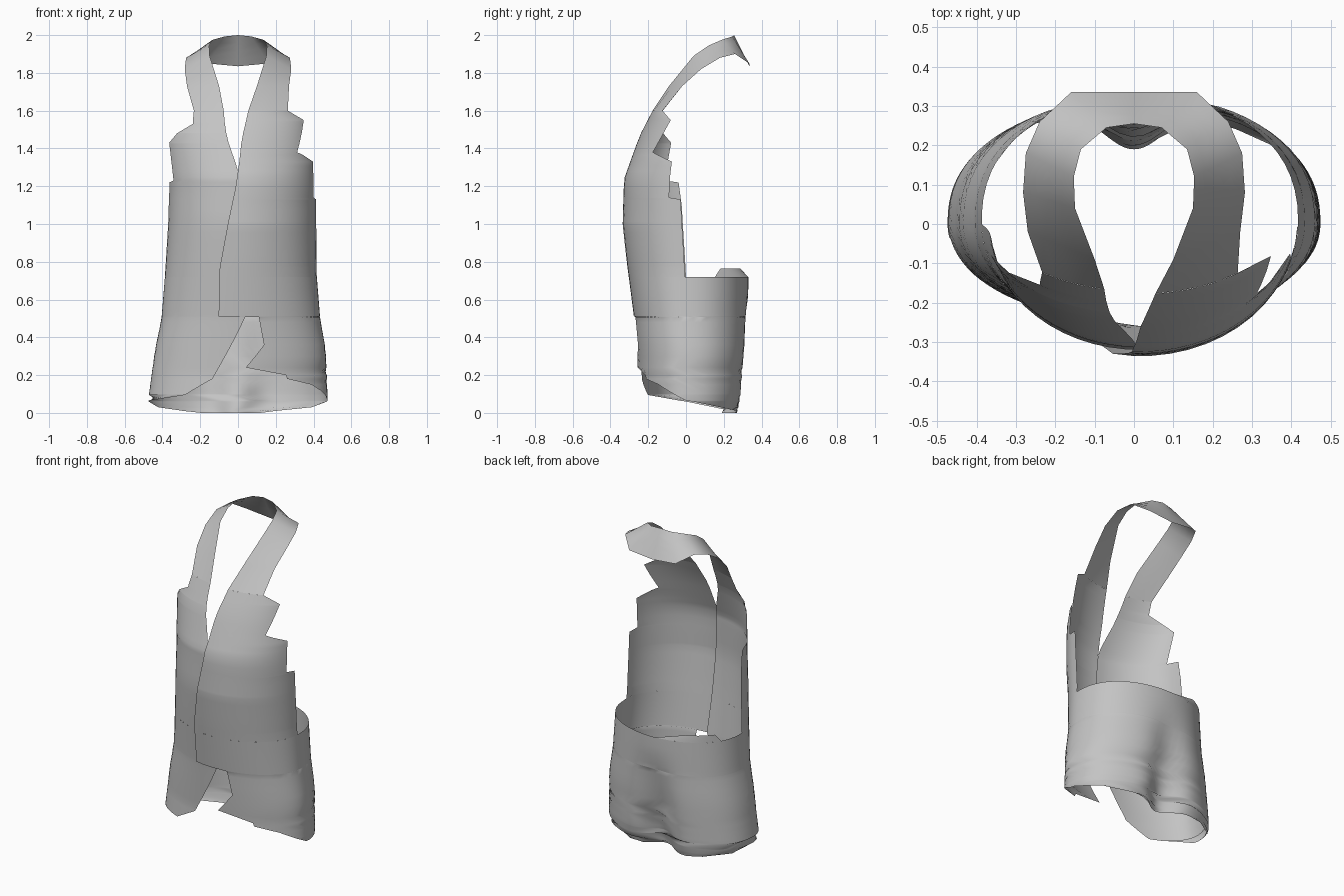
import bpy, math
from mathutils import Vector

cube = bpy.data.objects.get("Cube")
if cube:
    bpy.data.objects.remove(cube, do_unlink=True)

cloth = bpy.data.materials.new("light grey cloth")
cloth.use_nodes = True
GREY = (0.55, 0.55, 0.55, 1)
cloth.diffuse_color = GREY
cloth.node_tree.nodes["Principled BSDF"].inputs["Base Color"].default_value = GREY


def interp(table, z):
    """Piecewise linear lookup in a list of (z, value), z increasing."""
    if z <= table[0][0]:
        return table[0][1]
    for (z0, v0), (z1, v1) in zip(table, table[1:]):
        if z <= z1:
            return v0 + (v1 - v0) * (z - z0) / (z1 - z0)
    return table[-1][1]


# Body shape by height: right and left widths, front and back depths
X_MIN = [(0, -.46), (.07, -.475), (.33, -.44), (.5, -.405), (.75, -.385), (1, -.37),
         (1.2, -.365), (1.33, -.375), (1.45, -.385), (1.55, -.36), (1.62, -.33)]
X_MAX = [(0, .46), (.07, .475), (.33, .465), (.5, .435), (.75, .415), (1, .415),
         (1.2, .415), (1.33, .41), (1.45, .395), (1.55, .38), (1.62, .36)]
FRONT = [(0, .26), (.2, .25), (.5, .27), (.8, .308), (1, .33), (1.24, .322),
         (1.47, .24), (1.62, .165)]
BACK = [(0, .30), (.1, .315), (.35, .33), (.75, .33)]


def body(deg, z):
    """Point on the body; 0 degrees is the front, 90 is +x, 360 wraps over the front."""
    lo, hi = interp(X_MIN, z), interp(X_MAX, z)
    # the +x lapel lies outside the -x lapel where they cross
    wrap = 1 + .018 * max(0, 1 - max(deg, 0) / 60) - .03 * max(0, (min(deg, 360) - 300) / 60)
    s, c = math.sin(math.radians(deg)), math.cos(math.radians(deg))
    x = (lo + hi) / 2 + (hi - lo) / 2 * s * wrap
    if c >= 0:
        y = -interp(FRONT, z) * c * wrap
    else:
        y = interp(BACK, z) * abs(c) ** .85
        # hollow in the middle of the back, deepest at the hem
        y -= .11 * math.exp(-(x / .11) ** 2) * max(0, 1 - z / .62)
    return Vector((x, y, z))


def sheet(name, rows):
    """Thin cloth surface from rows of points of equal length."""
    n = len(rows[0])
    faces = [(i * n + j, i * n + j + 1, (i + 1) * n + j + 1, (i + 1) * n + j)
             for i in range(len(rows) - 1) for j in range(n - 1)]
    mesh = bpy.data.meshes.new(name)
    mesh.from_pydata([p for r in rows for p in r], [], faces)
    mesh.materials.append(cloth)
    mesh.validate()
    ob = bpy.data.objects.new(name, mesh)
    bpy.context.collection.objects.link(ob)
    for poly in mesh.polygons:
        poly.use_smooth = True
    return ob


def panel(name, z0, z1, start, end, columns, step=.06):
    """Cloth on the body between two cut edges, each a list of (z, degrees)."""
    count = max(1, round((z1 - z0) / step))
    levels = {round(z0 + (z1 - z0) * i / count, 4) for i in range(count + 1)}
    levels |= {z for z, _ in start + end if z0 < z < z1}
    rows = []
    for z in sorted(levels):
        a, b = interp(start, z), interp(end, z)
        rows.append([body(a + (b - a) * j / columns, z) for j in range(columns + 1)])
    return sheet(name, rows)


# Inner (front) edges of the two lapels, running down into the hem
LEFT_INNER = [(0, 165), (.01, 155), (.03, 123), (.065, 90), (.1, 75), (.15, 55),
              (.18, 33), (.2, 32), (.24, 4), (.36, 16), (.507, 13), (.511, -16),
              (.77, -16), (1.0, -11), (1.28, -3), (1.6, 6.6)]
RIGHT_INNER = [(0, 205), (.03, 245), (.06, 270), (.095, 323), (.18, 342), (.51, 363.4),
               (1.28, 357), (1.6, 345)]
# Ragged armhole edges
LEFT_OUTER = [(.72, 89), (1.13, 85), (1.14, 74), (1.33, 75), (1.38, 50), (1.55, 66), (1.6, 45)]
RIGHT_OUTER = [(.72, 270), (1.1, 274), (1.22, 277), (1.23, 291), (1.43, 288), (1.48, 301),
               (1.53, 318), (1.6, 315)]

panel("lower_body", 0, .72, LEFT_INNER, RIGHT_INNER, 64)
panel("left_lapel", .72, 1.6, LEFT_INNER, LEFT_OUTER, 14)
panel("right_lapel", .72, 1.6, RIGHT_OUTER, RIGHT_INNER, 14)
panel("back_top_edge", .72, .765, [(.72, 185), (.765, 212)], [(.72, 246), (.765, 240)], 10)

# Neck strap: pairs of (outer edge, inner edge) from one shoulder to the nape
STATIONS = [((.27, -.02, 1.73), (.10, -.09, 1.73)),
            ((.282, .08, 1.82), (.15, .04, 1.89)),
            ((.275, .18, 1.88), (.153, .12, 1.945)),
            ((.24, .26, 1.90), (.135, .19, 1.975)),
            ((.16, .335, 1.85), (.07, .245, 1.993))]
NAPE = ((0, .335, 1.835), (0, .255, 2.0))
COLS = 4


def across(pair, side=1):
    outer, inner = (Vector((p[0] * side, p[1], p[2])) for p in pair)
    return [inner.lerp(outer, j / COLS) for j in range(COLS + 1)]


def lapel_top(inner, outer):
    return [body(inner + (outer - inner) * j / COLS, 1.6) for j in range(COLS + 1)]


strap = [lapel_top(6.6, 45)]
strap += [across(p) for p in STATIONS] + [across(NAPE)]
strap += [across(p, -1) for p in reversed(STATIONS)]
strap.append(lapel_top(345, 315))
sheet("neck_strap", strap)
